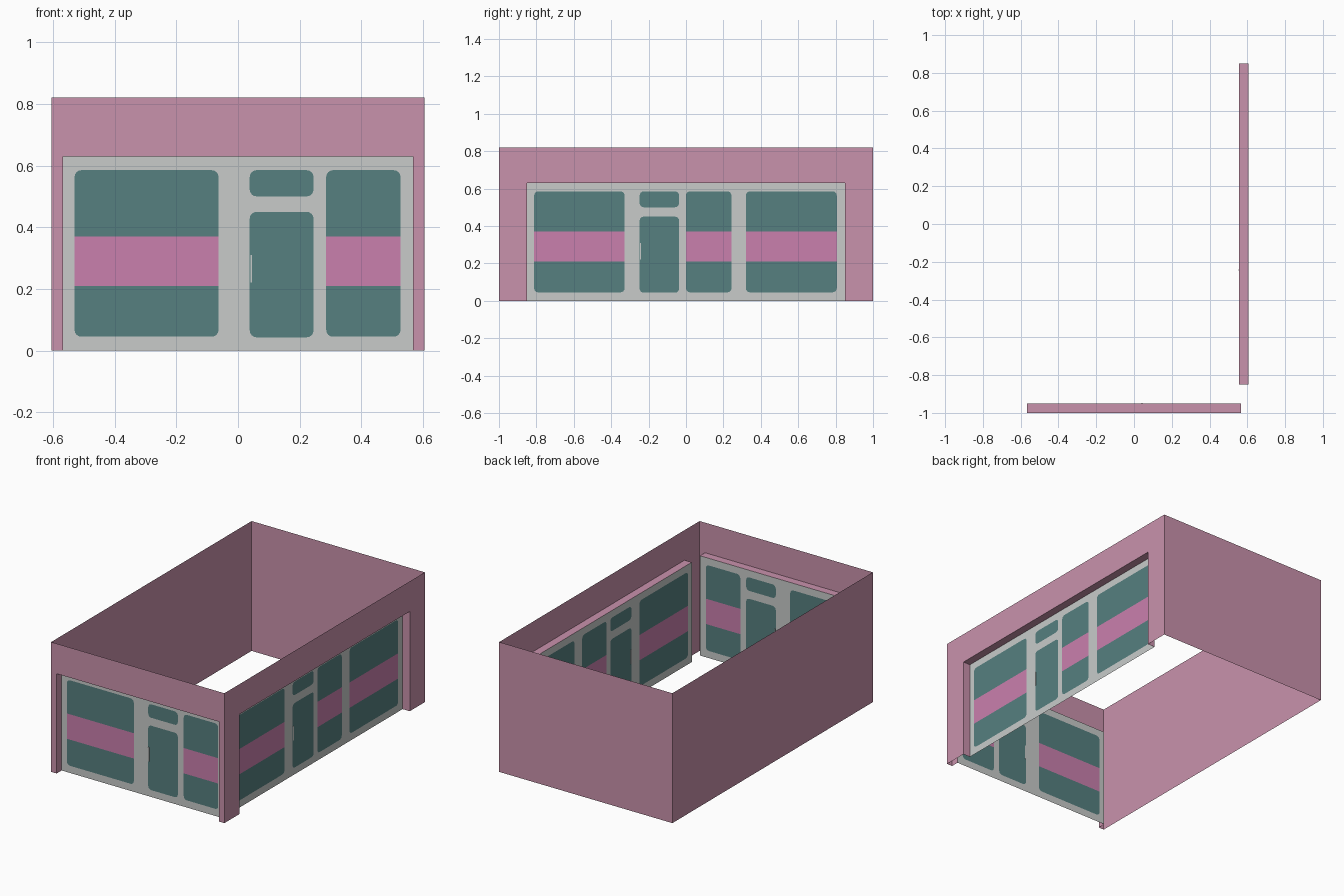
import bpy, bmesh, math
from mathutils import Vector

if "Cube" in bpy.data.objects:
    bpy.data.objects.remove(bpy.data.objects["Cube"])

W, L, H = 0.605, 1.0, 0.82      # half width, half length, wall height
OPEN_H, DEPTH = 0.63, 0.05      # opening height, recess depth
BAND = (0.21, 0.37)             # heights of the pink stripe


def material(name, rgb):
    m = bpy.data.materials.new(name)
    m.diffuse_color = (*rgb, 1)
    m.use_nodes = True
    m.node_tree.nodes["Principled BSDF"].inputs["Base Color"].default_value = m.diffuse_color
    return m


WALL = material("wall pink", (0.584, 0.287, 0.413))
FRAME = material("frame grey", (0.578, 0.597, 0.590))
GLASS = material("glass teal", (0.093, 0.216, 0.216))
STRIPE = material("stripe pink", (0.591, 0.216, 0.423))


# Facade coordinates: along the wall, inward depth, height
def front(u, d, z):
    return Vector((u, -L + d, z))


def right(u, d, z):
    return Vector((W - d, u, z))


def finish(bm, name, mats):
    me = bpy.data.meshes.new(name)
    bm.to_mesh(me)
    bm.free()
    for m in mats:
        me.materials.append(m)
    ob = bpy.data.objects.new(name, me)
    bpy.context.collection.objects.link(ob)
    return ob


def sheets(name, quads, mat):
    bm = bmesh.new()
    for q in quads:
        bm.faces.new([bm.verts.new(p) for p in q])
    bmesh.ops.remove_doubles(bm, verts=bm.verts, dist=1e-5)
    return finish(bm, name, [mat])


def facade_wall(name, place, half, op):
    """Wall sheet with an opening and its side and top reveals."""
    def flat(u0, u1, z0, z1):
        return [place(u, 0, z) for u, z in ((u0, z0), (u1, z0), (u1, z1), (u0, z1))]
    quads = [flat(-half, -op, 0, OPEN_H), flat(op, half, 0, OPEN_H),
             flat(-half, -op, OPEN_H, H), flat(-op, op, OPEN_H, H),
             flat(op, half, OPEN_H, H)]
    path = [(-op, 0), (-op, OPEN_H), (op, OPEN_H), (op, 0)]
    for (ua, za), (ub, zb) in zip(path, path[1:]):
        quads.append([place(ua, 0, za), place(ub, 0, zb),
                      place(ub, DEPTH, zb), place(ua, DEPTH, za)])
    sheets(name, quads, WALL)


def rounded(u0, u1, z0, z1, r=0.022, n=4):
    pts = []
    corners = ((u1 - r, z0 + r, -90), (u1 - r, z1 - r, 0),
               (u0 + r, z1 - r, 90), (u0 + r, z0 + r, 180))
    for cu, cz, a0 in corners:
        for i in range(n + 1):
            a = math.radians(a0 + 90 * i / n)
            pts.append((cu + r * math.cos(a), cz + r * math.sin(a)))
    return pts


def panel(name, place, op, windows, door):
    """Flat panel with rounded panes cut in; striped panes split by height."""
    bm = bmesh.new()

    def loop(pts):
        vs = [bm.verts.new(place(u, DEPTH, z)) for u, z in pts]
        return vs, [bm.edges.new((vs[i - 1], vs[i])) for i in range(len(vs))]

    # frame with holes
    edges = loop([(-op, 0), (op, 0), (op, OPEN_H), (-op, OPEN_H)])[1]
    shapes = [(a, b, 0.045, 0.585, True) for a, b in windows]
    shapes += [(*door, 0.043, 0.45, False), (*door, 0.50, 0.585, False)]
    holes = []
    for a, b, z0, z1, striped in shapes:
        vs, es = loop(rounded(a, b, z0, z1))
        edges += es
        holes.append((vs, striped))
    out = place(0, -1, 0) - place(0, 0, 0)
    bmesh.ops.triangle_fill(bm, edges=edges, use_beauty=True, normal=out)
    # panes
    for vs, striped in holes:
        f = bm.faces.new(vs)
        f.material_index = 1
        if striped:
            faces = [f]
            for z in BAND:
                geom = set(faces)
                for g in faces:
                    geom.update(g.edges, g.verts)
                res = bmesh.ops.bisect_plane(bm, geom=list(geom), plane_co=(0, 0, z),
                                             plane_no=(0, 0, 1))
                faces = [g for g in res["geom"] if isinstance(g, bmesh.types.BMFace)]
            for g in faces:
                if BAND[0] < g.calc_center_median().z < BAND[1]:
                    g.material_index = 2
    bm.normal_update()
    for f in bm.faces:
        if f.normal.dot(out) < 0:
            f.normal_flip()
    finish(bm, name, [FRAME, GLASS, STRIPE])

    # thin door handle plate, visible from both sides
    bm = bmesh.new()
    bmesh.ops.create_cube(bm, size=1)
    for v in bm.verts:
        x, y, z = v.co
        v.co = place(door[0] + 0.005 + x * 0.006, DEPTH + y * 0.006, 0.265 + z * 0.09)
    bmesh.ops.recalc_face_normals(bm, faces=bm.faces)
    finish(bm, name.replace("panel", "door_handle"), [FRAME])


# Plain back and left walls
sheets("back_and_left_walls", [
    [(W, L, 0), (-W, L, 0), (-W, L, H), (W, L, H)],
    [(-W, L, 0), (-W, -L, 0), (-W, -L, H), (-W, L, H)]], WALL)

# Front and right facades
facade_wall("front_wall", front, W, 0.567)
facade_wall("right_wall", right, L, 0.85)
panel("front_panel", front, 0.567, [(-0.53, -0.063), (0.286, 0.527)], (0.038, 0.245))
panel("right_panel", right, 0.85,
      [(-0.812, -0.328), (0.0, 0.243), (0.32, 0.806)], (-0.248, -0.037))
